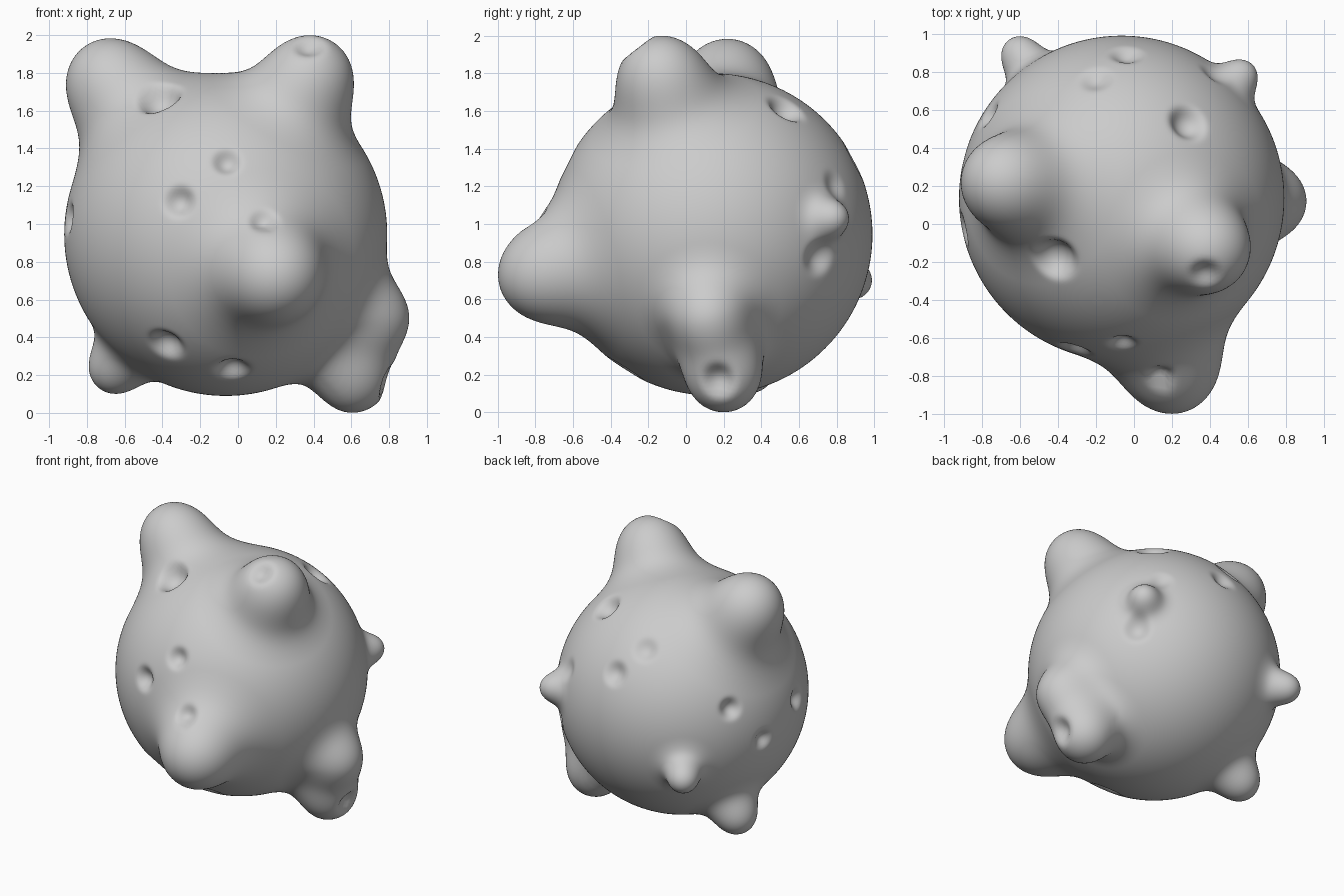
import bpy, bmesh
from mathutils import Vector

if "Cube" in bpy.data.objects:
    bpy.data.objects.remove(bpy.data.objects["Cube"])

CENTRE, RADIUS = Vector((-0.065, 0.135, 0.945)), 0.855

# Lumps growing from the ball: centre, radius, blend width
LUMPS = [
    ((-0.68, 0.22, 1.755), 0.228, 0.38),  # upper left horn
    ((0.38, -0.13, 1.77), 0.23, 0.30),    # upper right horn
    ((0.20, -0.765, 0.73), 0.233, 0.35),  # front nose
    ((0.72, 0.12, 0.50), 0.187, 0.22),    # right side swelling
    ((0.605, 0.20, 0.197), 0.197, 0.22),  # lower right foot
    ((-0.65, 0.335, 0.24), 0.14, 0.20),   # lower left foot
    ((-0.60, 0.89, 0.70), 0.098, 0.19),   # back left knob
    ((0.56, 0.775, 1.03), 0.09, 0.13),    # back right knob
]

# Round pits: point near the surface, radius, lift of the cutting ball
PITS = [
    ((-0.43, -0.20, 1.70), 0.105, 0.1), ((-0.06, -0.63, 1.33), 0.06, 0.2),
    ((-0.31, -0.66, 1.12), 0.07, 0.2), ((0.14, -0.84, 1.03), 0.06, 0.2),
    ((-0.38, -0.40, 0.36), 0.085, 0.2), ((-0.03, -0.33, 0.22), 0.08, 0.2),
    ((0.34, -0.26, 1.90), 0.085, 0.45), ((0.80, 0.17, 0.18), 0.085, 0.3),
    ((0.28, 0.53, 1.61), 0.09, 0.2), ((-0.785, 0.585, 1.155), 0.06, 0.2),
    ((-0.895, 0.36, 0.87), 0.055, 0.2), ((-0.905, -0.03, 1.03), 0.065, 0.2),
    ((-0.20, 0.76, 1.51), 0.08, 0.6), ((-0.04, 0.89, 1.34), 0.075, 0.45),
    ((0.56, 0.70, 0.82), 0.085, 0.5), ((0.42, 0.79, 1.21), 0.07, 0.75),
]
PIT_BLEND = 0.045


def smooth_min(a, b, k):
    h = max(k - abs(a - b), 0.0) / k
    return min(a, b) - h * h * k * 0.25


def near(ray, items):
    """Keep only the balls whose influence the ray crosses."""
    return [(p, r, k) for p, r, k in items
            if p.dot(ray) > 0 and (p - ray * p.dot(ray)).length < r + k]


def surface(ray, lumps, pits):
    """Walk inward along a ray until the blended surface is met."""
    lumps, pits = near(ray, lumps), near(ray, pits)
    if not lumps and not pits:
        return ray * RADIUS
    t = 1.5
    for _ in range(50):
        point = ray * t
        d = t - RADIUS
        for p, r, k in lumps:
            d = smooth_min(d, (point - p).length - r, k)
        for p, r, k in pits:
            d = -smooth_min(-d, (point - p).length - r, k)
        t -= d
        if d < 0.0007:
            break
    return ray * t


lumps = [(Vector(p) - CENTRE, r, k) for p, r, k in LUMPS]
pits = []
for p, r, lift in PITS:
    ray = (Vector(p) - CENTRE).normalized()
    pits.append((surface(ray, lumps, []) + ray * r * lift, r, PIT_BLEND))

# Ball body with its lumps and pits
bm = bmesh.new()
bmesh.ops.create_icosphere(bm, subdivisions=7, radius=1)
for v in bm.verts:
    v.co = surface(v.co.normalized(), lumps, pits) + CENTRE
bmesh.ops.smooth_vert(bm, verts=bm.verts, factor=0.5,
                      use_axis_x=True, use_axis_y=True, use_axis_z=True)
for f in bm.faces:
    f.smooth = True
mesh = bpy.data.meshes.new("lumpy_ball")
bm.to_mesh(mesh)
bm.free()
bpy.context.collection.objects.link(bpy.data.objects.new("lumpy_ball", mesh))
